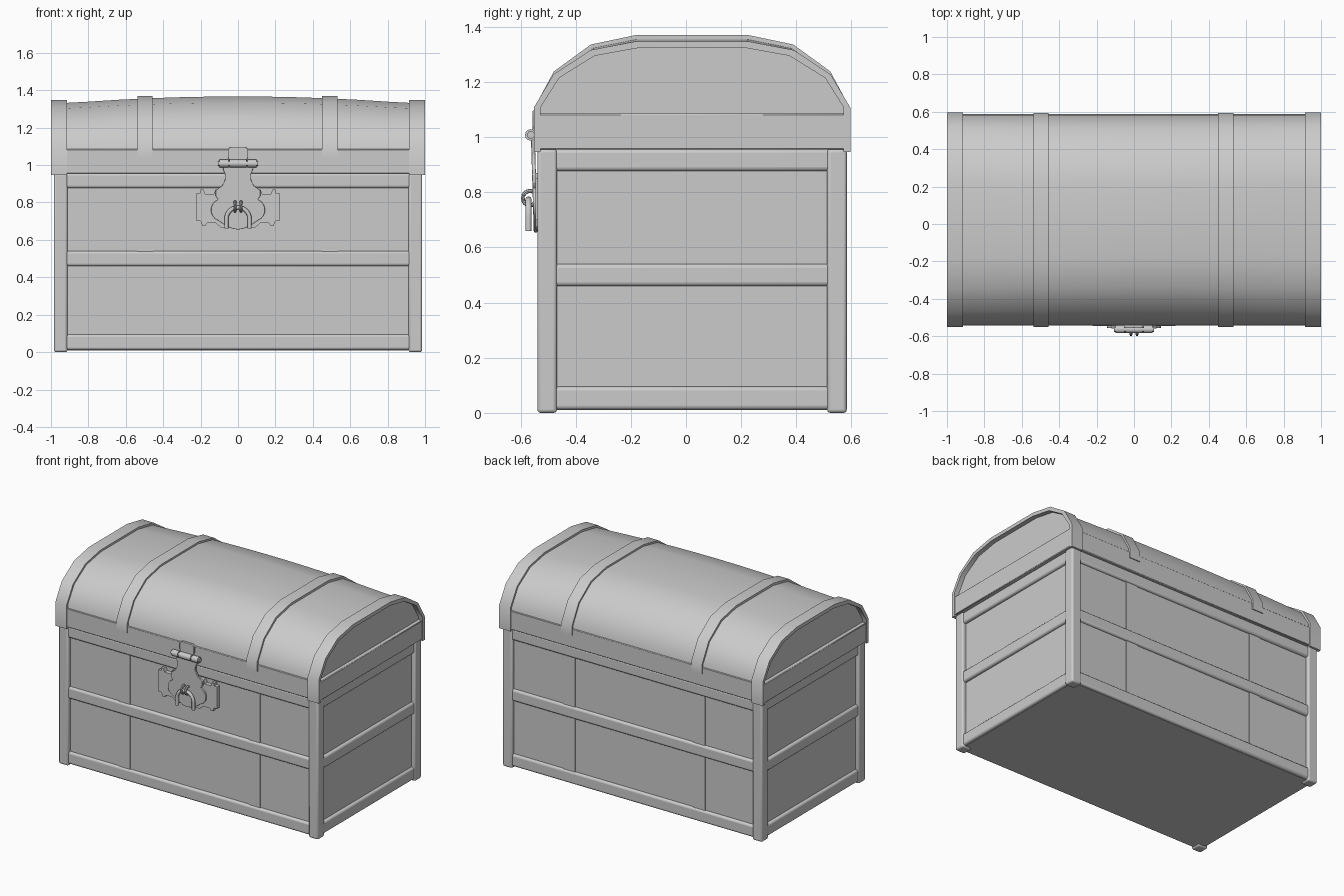
import bpy, bmesh, math
from mathutils import Vector

if "Cube" in bpy.data.objects:
    bpy.data.objects.remove(bpy.data.objects["Cube"])

CY = 0.022  # depth centre of the chest

metal = bpy.data.materials.new("plain_grey")
metal.diffuse_color = (0.6, 0.6, 0.6, 1)
metal.use_nodes = True
metal.node_tree.nodes["Principled BSDF"].inputs["Base Color"].default_value = metal.diffuse_color


def finish(bm, name, bevel=0.0, segs=2, angle=40):
    bmesh.ops.recalc_face_normals(bm, faces=bm.faces)
    me = bpy.data.meshes.new(name)
    bm.to_mesh(me)
    bm.free()
    ob = bpy.data.objects.new(name, me)
    bpy.context.collection.objects.link(ob)
    me.materials.append(metal)
    if bevel:
        m = ob.modifiers.new("bevel", 'BEVEL')
        m.width, m.segments, m.limit_method = bevel, segs, 'ANGLE'
    bpy.ops.object.select_all(action='DESELECT')
    ob.select_set(True)
    bpy.context.view_layer.objects.active = ob
    bpy.ops.object.shade_smooth_by_angle(angle=math.radians(angle))
    return ob


def box(name, x0, x1, y0, y1, z0, z1, bevel=0.0, segs=2):
    bm = bmesh.new()
    bmesh.ops.create_cube(bm, size=1)
    for v in bm.verts:
        v.co = ((x0 + x1) / 2 + v.co.x * (x1 - x0),
                (y0 + y1) / 2 + v.co.y * (y1 - y0),
                (z0 + z1) / 2 + v.co.z * (z1 - z0))
    return finish(bm, name, bevel, segs)


def loft(name, sections, bevel=0.0):
    """Skin equal-length closed sections and cap both ends."""
    bm = bmesh.new()
    rings = [[bm.verts.new(p) for p in s] for s in sections]
    n = len(rings[0])
    for a, b in zip(rings, rings[1:]):
        for i in range(n):
            j = (i + 1) % n
            bm.faces.new((a[i], a[j], b[j], b[i]))
    bm.faces.new(rings[0])
    bm.faces.new(rings[-1])
    return finish(bm, name, bevel)


def plate(name, half, y0, y1, bevel=0.0, lean=0.0):
    """Plate facing the front from the right half of its (x, z) outline."""
    pts = half + [(-x, z) for x, z in reversed(half) if x > 1e-6]
    zb = min(z for _, z in pts)
    return loft(name, [[(x, y - lean * (z - zb), z) for x, z in pts] for y in (y0, y1)], bevel)


def tube(name, pts, r, n=10):
    """Round bar along a path of points."""
    pts = [Vector(p) for p in pts]
    secs = []
    for i, p in enumerate(pts):
        t = (pts[min(i + 1, len(pts) - 1)] - pts[max(i - 1, 0)]).normalized()
        ref = Vector((0, 1, 0)) if abs(t.y) < 0.01 else Vector((1, 0, 0))
        u = t.cross(ref).normalized()
        w = t.cross(u)
        secs.append([p + r * (math.cos(k * math.tau / n) * u + math.sin(k * math.tau / n) * w)
                     for k in range(n)])
    return loft(name, secs)


def arch(hw, top, foot):
    """Faceted lid outline as (y, z), from front foot to back foot."""
    steps = [(1, 0), (0.876, 0.5), (0.642, 0.87), (0.358, 1)]
    h = [(hw * a, 1.107 + (top - 1.107) * f) for a, f in steps]
    h = [(hw, foot)] + h
    return [(CY - y, z) for y, z in h] + [(CY + y, z) for y, z in reversed(h)]


def hoop(name, x0, x1, hw, top, foot, thick):
    """Strap wrapped over the lid."""
    ring = arch(hw, top, foot) + arch(hw - thick, top - thick, foot)[::-1]
    return loft(name, [[(x, y, z) for y, z in ring] for x in (x0, x1)])


# Body box and horizontal bands
box("body", -0.957, 0.957, CY - 0.537, CY + 0.537, 0.01, 0.957)
for nm, z0, z1 in (("bottom_band", 0.012, 0.095), ("middle_band", 0.46, 0.54), ("top_band", 0.877, 0.957)):
    box(nm, -0.977, 0.977, CY - 0.554, CY + 0.554, z0, z1, 0.014, 3)

# Corner posts
for sx in (-1, 1):
    for sy in (-1, 1):
        xs = sorted((sx * 0.912, sx * 0.985))
        ys = sorted((CY + sy * 0.49, CY + sy * 0.561))
        box("corner_post", *xs, *ys, 0, 0.957, 0.012, 3)

# Upright straps on front and back, and lid straps above them
for x0 in (-0.54, 0.447):
    for sy in (-1, 1):
        ys = sorted((CY + sy * 0.52, CY + sy * 0.543))
        box("body_strap", x0, x0 + 0.086, *ys, 0.05, 0.92)
    hoop("lid_strap", x0 + 0.002, x0 + 0.084, 0.572, 1.37, 1.04, 0.03)

# Lid barrel, slightly higher at the middle
stations = [-0.968 + 1.936 * i / 12 for i in range(13)]
loft("lid_barrel", [[(x, y, z) for y, z in
                     arch(0.56, 1.33 + 0.037 * max(0, 1 - (x / 0.92) ** 2), 0.97)] for x in stations])

# Lid rim and end hoops
box("lid_rim", -0.996, 0.996, CY - 0.566, CY + 0.566, 0.955, 1.085, 0.004, 1)
for x0 in (-1.0, 0.915):
    hoop("lid_end_hoop", x0, x0 + 0.085, 0.574, 1.347, 0.946, 0.024)

# Lock back plate with stepped wings
plate("lock_back_plate", [(0, 0.87), (0.12, 0.87), (0.13, 0.845), (0.175, 0.845), (0.185, 0.87),
      (0.2, 0.87), (0.2, 0.85), (0.222, 0.85), (0.222, 0.7), (0.2, 0.7), (0.19, 0.675), (0.175, 0.675),
      (0.165, 0.69), (0.12, 0.69), (0.09, 0.665), (0, 0.665)], -0.545, -0.515)

# Hasp, its scalloped lower part, hinge and upper tab
lobe = [(0.085 + 0.06 * math.cos(a), 0.76 + 0.06 * math.sin(a))
        for a in (math.radians(70 - 20 * i) for i in range(8))]
plate("hasp", [(0, 1.0), (0.08, 1.0), (0.08, 0.975), (0.068, 0.95), (0.068, 0.925), (0.085, 0.89),
      (0.12, 0.865), (0.12, 0.835)] + lobe + [(0.07, 0.68), (0.03, 0.66), (0, 0.655)],
      -0.552, -0.538, 0.002, 0.03)
plate("hasp_tab", [(0, 1.097), (0.04, 1.097), (0.054, 1.083), (0.054, 1.04), (0.048, 1.03),
      (0.048, 1.0), (0, 1.0)], -0.556, -0.54, 0.002)
tube("hinge_pin", [(-0.108, -0.563, 1.008), (0.108, -0.563, 1.008)], 0.014)
for x0, x1 in ((-0.1, -0.052), (-0.045, 0.045), (0.052, 0.1)):
    tube("hinge_knuckle", [(x0, -0.563, 1.008), (x1, -0.563, 1.008)], 0.021, 12)

# Staple made of two rings
for x in (-0.016, 0.016):
    ring = [(x, -0.566 + 0.026 * math.cos(a), 0.779 + 0.026 * math.sin(a))
            for a in (math.tau * i / 16 for i in range(17))]
    tube("staple_ring", ring, 0.0075, 8)

# Padlock shackle
bow = [(0.062 * math.cos(a), -0.571, 0.712 + 0.062 * math.sin(a))
       for a in (math.pi * i / 14 for i in range(15))]
tube("padlock_shackle", [(0.062, -0.571, 0.66)] + bow + [(-0.062, -0.571, 0.66)], 0.011)

# Padlock body with a sunken keyhole
base = [(0.09 * math.cos(a), 0.562 + 0.08 * math.sin(a))
        for a in (math.radians(10 - 20 * i) for i in range(6))]
padlock = plate("padlock_body", [(0, 0.672), (0.02, 0.675), (0.035, 0.69), (0.055, 0.7), (0.075, 0.692),
                (0.085, 0.67), (0.08, 0.64), (0.07, 0.618), (0.07, 0.602)] + base + [(0, 0.482)],
                -0.587, -0.555, 0.004)
eye = [(0.026 * math.sin(a), 0.596 + 0.026 * math.cos(a))
       for a in (math.radians(25 * i) for i in range(7))]
cutter = plate("keyhole_cutter", eye + [(0.028, 0.522), (0, 0.522)], -0.6, -0.579)
cutter.hide_render = True
cutter.hide_viewport = True
cut = padlock.modifiers.new("keyhole", 'BOOLEAN')
cut.operation, cut.object, cut.solver = 'DIFFERENCE', cutter, 'EXACT'
